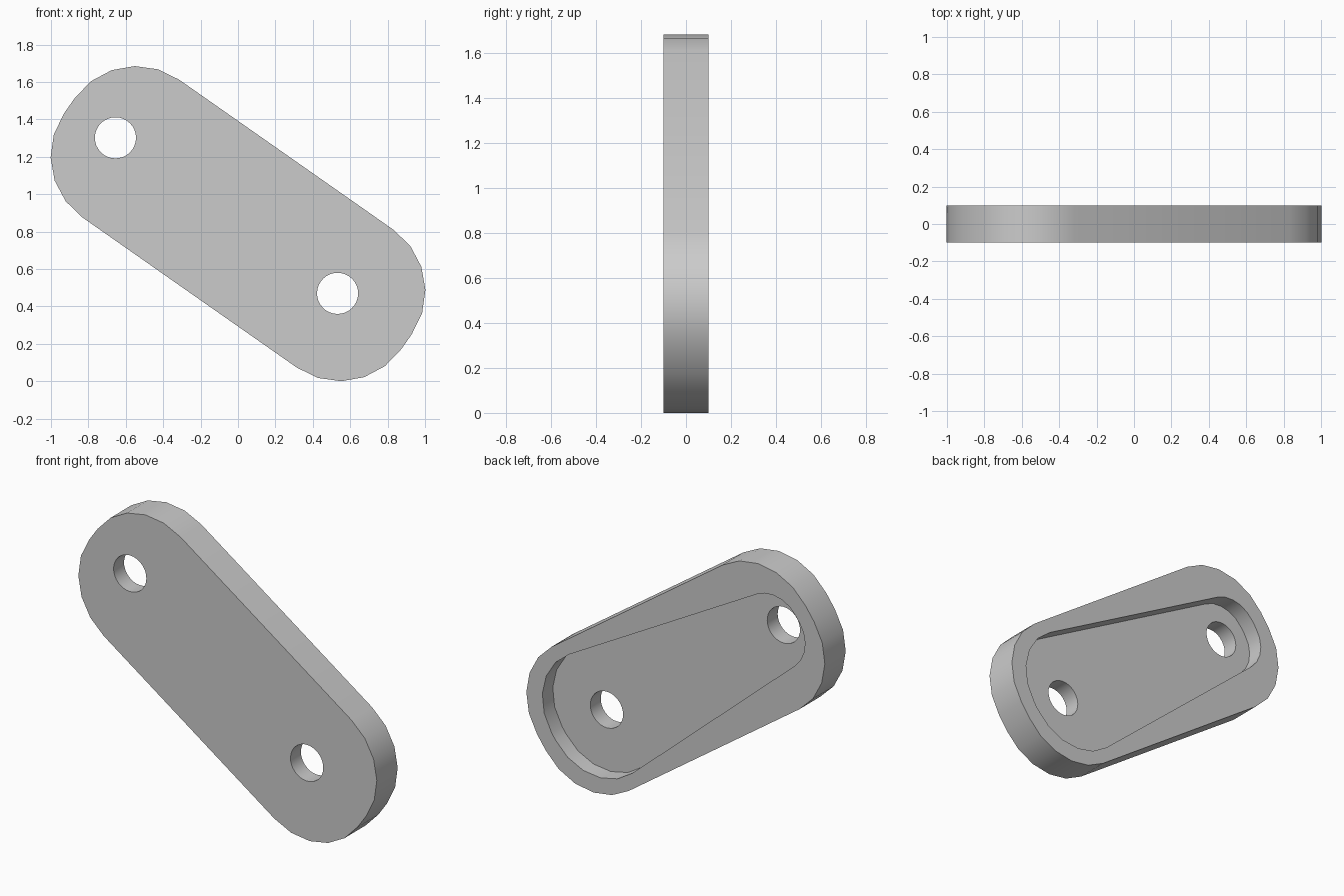
import bpy
import bmesh
import math
from mathutils import Vector, Matrix

cube = bpy.data.objects.get("Cube")
if cube:
    bpy.data.objects.remove(cube, do_unlink=True)

grey = bpy.data.materials.new("plain_grey")
grey.use_nodes = True
grey.diffuse_color = (0.6, 0.6, 0.6, 1)
grey.node_tree.nodes["Principled BSDF"].inputs["Base Color"].default_value = (0.6, 0.6, 0.6, 1)


def rounded(corners, steps=5):
    """Fillet each (u, v, radius) corner of a convex anticlockwise polygon."""
    points = []
    for i, (u, v, r) in enumerate(corners):
        p = Vector((u, v))
        a = (Vector(corners[i - 1][:2]) - p).normalized()
        b = (Vector(corners[(i + 1) % len(corners)][:2]) - p).normalized()
        half = a.angle(b) / 2
        centre = p + (a + b).normalized() * r / math.sin(half)
        spoke = p + a * r / math.tan(half) - centre
        sweep = math.pi - 2 * half
        for k in range(steps + 1):
            points.append(centre + Matrix.Rotation(sweep * k / steps, 2) @ spoke)
    return points


def slab(name, outline, y_front, y_back):
    """Extrude an outline lying in the (u, v) = (x, z) plane along y."""
    bm = bmesh.new()
    face = bm.faces.new([bm.verts.new((p.x, y_front, p.y)) for p in outline])
    new = bmesh.ops.extrude_face_region(bm, geom=[face])["geom"]
    bmesh.ops.translate(bm, vec=(0, y_back - y_front, 0),
                        verts=[g for g in new if isinstance(g, bmesh.types.BMVert)])
    bmesh.ops.recalc_face_normals(bm, faces=bm.faces)
    mesh = bpy.data.meshes.new(name)
    bm.to_mesh(mesh)
    bm.free()
    mesh.materials.append(grey)
    obj = bpy.data.objects.new(name, mesh)
    bpy.context.collection.objects.link(obj)
    return obj


def circle(u, r, sides=32):
    return [Vector((u + r * math.cos(t), r * math.sin(t)))
            for t in (2 * math.pi * k / sides for k in range(sides))]


# Link plate with rounded ends
plate = slab("link_plate", rounded([(-1.1, -0.45, 0.4), (1.1, -0.45, 0.4),
                                    (1.1, 0.45, 0.4), (-1.1, 0.45, 0.4)]), -0.1, 0.1)

# Tapered pocket in the back, and the two pin holes
cutters = [
    slab("pocket_cutter", rounded([(-1, -0.205, 0.2), (1, -0.41, 0.35),
                                   (1, 0.41, 0.35), (-1, 0.205, 0.2)]), 0, 0.2),
    slab("upper_hole_cutter", circle(-0.8, 0.11), -0.3, 0.3),
    slab("lower_hole_cutter", circle(0.65, 0.11), -0.3, 0.3),
]

bpy.ops.object.select_all(action="DESELECT")
plate.select_set(True)
bpy.context.view_layer.objects.active = plate
for cutter in cutters:
    cutter.hide_render = True
    mod = plate.modifiers.new(cutter.name, "BOOLEAN")
    mod.operation = "DIFFERENCE"
    mod.solver = "EXACT"
    mod.object = cutter
    bpy.ops.object.modifier_apply(modifier=mod.name)
    bpy.data.objects.remove(cutter, do_unlink=True)

# Tilt the plate and stand it on the ground
plate.data.transform(Matrix.Rotation(math.radians(35), 4, "Y"))
lowest = min(v.co.z for v in plate.data.vertices)
plate.data.transform(Matrix.Translation((0, 0, -lowest)))
bpy.ops.object.shade_smooth_by_angle(angle=math.radians(30))
